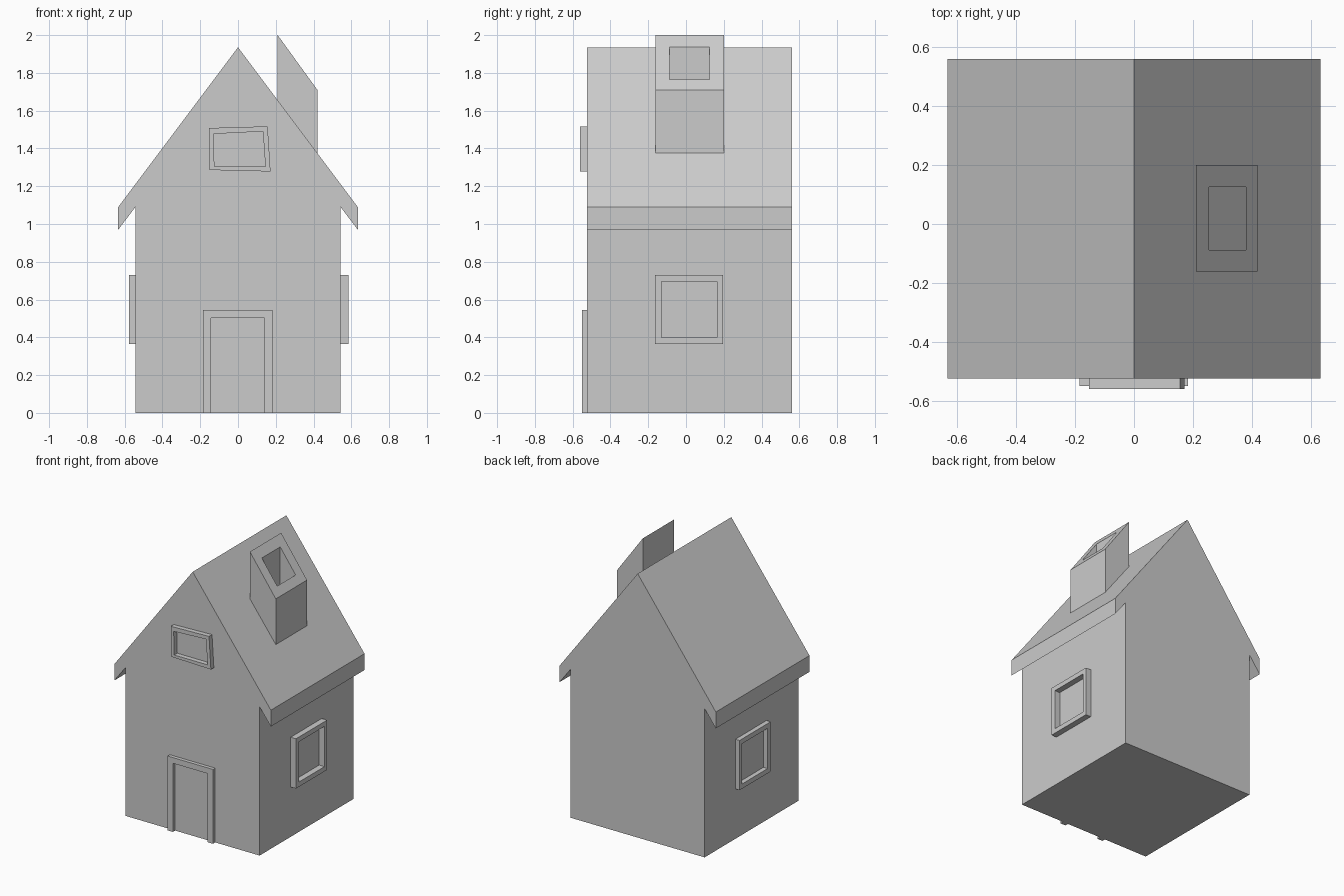
import bpy, bmesh
from mathutils import Vector

if "Cube" in bpy.data.objects:
    bpy.data.objects.remove(bpy.data.objects["Cube"])


def finish(name, bm, faces, vec):
    """Extrude flat faces along vec and make a closed object."""
    ext = bmesh.ops.extrude_face_region(bm, geom=faces, use_keep_orig=True)
    moved = [g for g in ext["geom"] if isinstance(g, bmesh.types.BMVert)]
    bmesh.ops.translate(bm, verts=moved, vec=Vector(vec))
    bmesh.ops.recalc_face_normals(bm, faces=bm.faces)
    mesh = bpy.data.meshes.new(name)
    bm.to_mesh(mesh)
    bm.free()
    obj = bpy.data.objects.new(name, mesh)
    bpy.context.collection.objects.link(obj)
    return obj


def prism(name, points, vec):
    bm = bmesh.new()
    face = bm.faces.new([bm.verts.new(p) for p in points])
    return finish(name, bm, [face], vec)


def frame(name, outer, inner, vec, closed=True):
    """Strip between two matching outlines, extruded along vec."""
    bm = bmesh.new()
    a = [bm.verts.new(p) for p in outer]
    b = [bm.verts.new(p) for p in inner]
    n = len(a)
    faces = []
    for i in range(n if closed else n - 1):
        j = (i + 1) % n
        faces.append(bm.faces.new((a[i], a[j], b[j], b[i])))
    return finish(name, bm, faces, vec)


def rect(u0, u1, v0, v1):
    return [(u0, v0), (u1, v0), (u1, v1), (u0, v1)]


FRONT, BACK = -0.525, 0.56
WALL = 0.543

# House body with gable roof and overhanging eaves
half = [(WALL, 0), (WALL, 1.09), (0.634, 0.97), (0.634, 1.09)]
profile = half + [(0, 1.935)] + [(-x, z) for x, z in reversed(half)]
prism("house_body", [(x, FRONT, z) for x, z in profile], (0, BACK - FRONT, 0))

# Side window frames
for name, side, depth, shift in (("window_right", 1, 0.043, 0), ("window_left", -1, 0.034, 0.008)):
    outer = rect(-0.165 + shift, 0.195 + shift, 0.365, 0.73)
    inner = rect(-0.13 + shift, 0.165 + shift, 0.40, 0.695)
    frame(name, [(side * WALL, y, z) for y, z in outer],
          [(side * WALL, y, z) for y, z in inner], (side * depth, 0, 0))

# Crooked attic window frame
outer = [(-0.153, 1.508), (0.157, 1.517), (0.172, 1.278), (-0.15, 1.286)]
inner = [(-0.13, 1.477), (0.132, 1.49), (0.145, 1.305), (-0.125, 1.305)]
frame("attic_window", [(x, FRONT, z) for x, z in outer],
      [(x, FRONT, z) for x, z in inner], (0, -0.035, 0))

# Door frame, open at the bottom
outer = [(-0.185, 0), (-0.185, 0.545), (0.183, 0.545), (0.183, 0)]
inner = [(-0.142, 0), (-0.142, 0.503), (0.14, 0.503), (0.14, 0)]
frame("door_frame", [(x, FRONT, z) for x, z in outer],
      [(x, FRONT, z) for x, z in inner], (0, -0.026, 0), closed=False)

# Hollow chimney with a sloping top, dropped down onto the roof
def slope(x):
    return 2.0 - (x - 0.21) * 1.38

frame("chimney", [(x, y, slope(x)) for x, y in rect(0.21, 0.42, -0.162, 0.2)],
      [(x, y, slope(x)) for x, y in rect(0.255, 0.38, -0.088, 0.125)], (0, 0, -0.345))
